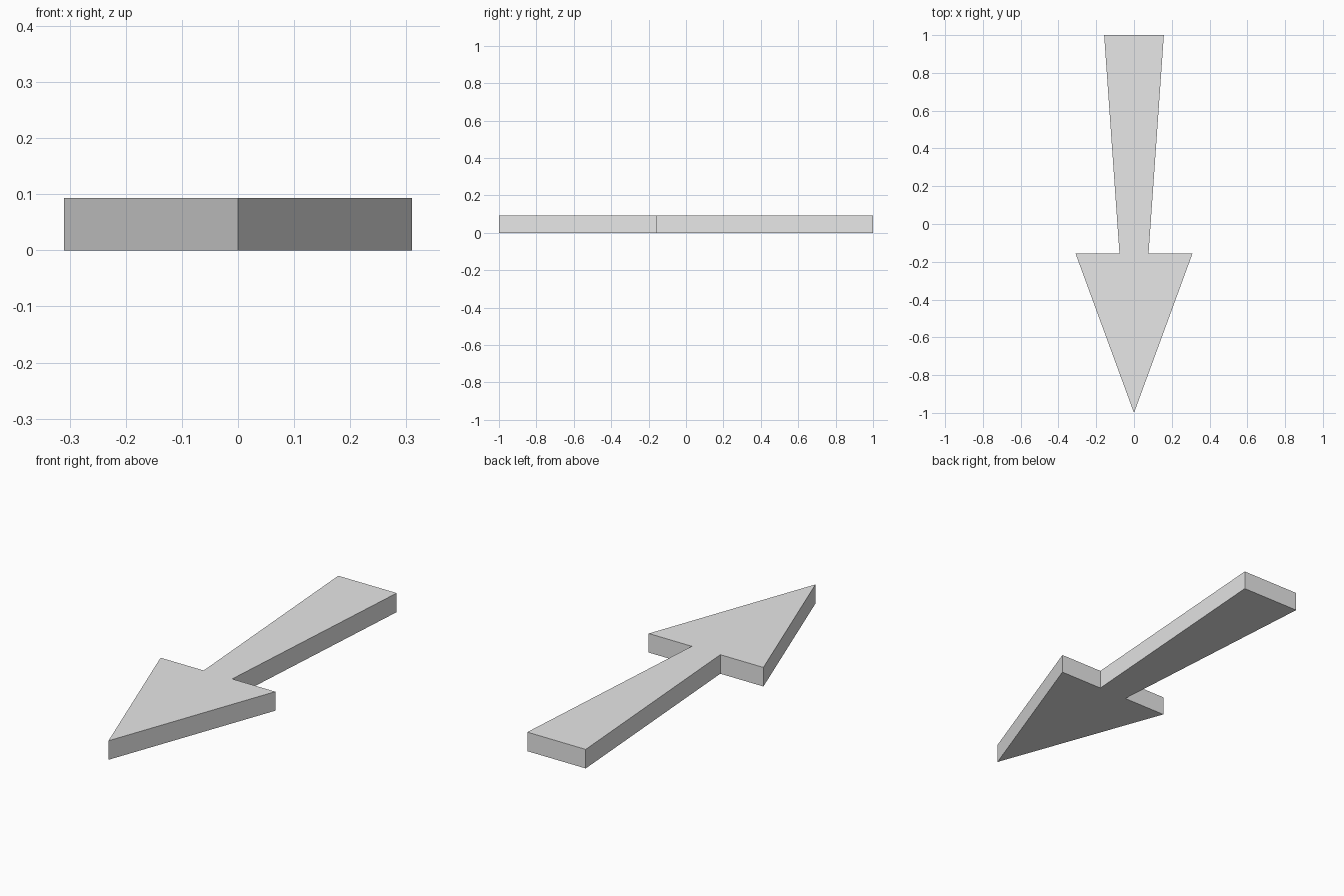
import bpy
import bmesh

if "Cube" in bpy.data.objects:
    bpy.data.objects.remove(bpy.data.objects["Cube"])

HEIGHT = 0.093

# Right half of the outline, from the tip to the tail end
half = [(0.31, -0.155), (0.077, -0.155), (0.158, 1.0)]
outline = [(0.0, -1.0)] + half + [(-x, y) for x, y in reversed(half)]

# Flat arrow plate: fill the outline and extrude it upwards
bm = bmesh.new()
base = bm.faces.new([bm.verts.new((x, y, 0.0)) for x, y in outline])
top = bmesh.ops.extrude_face_region(bm, geom=[base], use_keep_orig=True)
for v in top["geom"]:
    if isinstance(v, bmesh.types.BMVert):
        v.co.z = HEIGHT
bmesh.ops.recalc_face_normals(bm, faces=bm.faces)

mesh = bpy.data.meshes.new("arrow")
bm.to_mesh(mesh)
bm.free()

# Single plain grey
grey = bpy.data.materials.new("light grey")
grey.diffuse_color = (0.8, 0.8, 0.8, 1.0)
grey.use_nodes = True
grey.node_tree.nodes["Principled BSDF"].inputs["Base Color"].default_value = grey.diffuse_color
mesh.materials.append(grey)

arrow = bpy.data.objects.new("arrow", mesh)
bpy.context.collection.objects.link(arrow)
